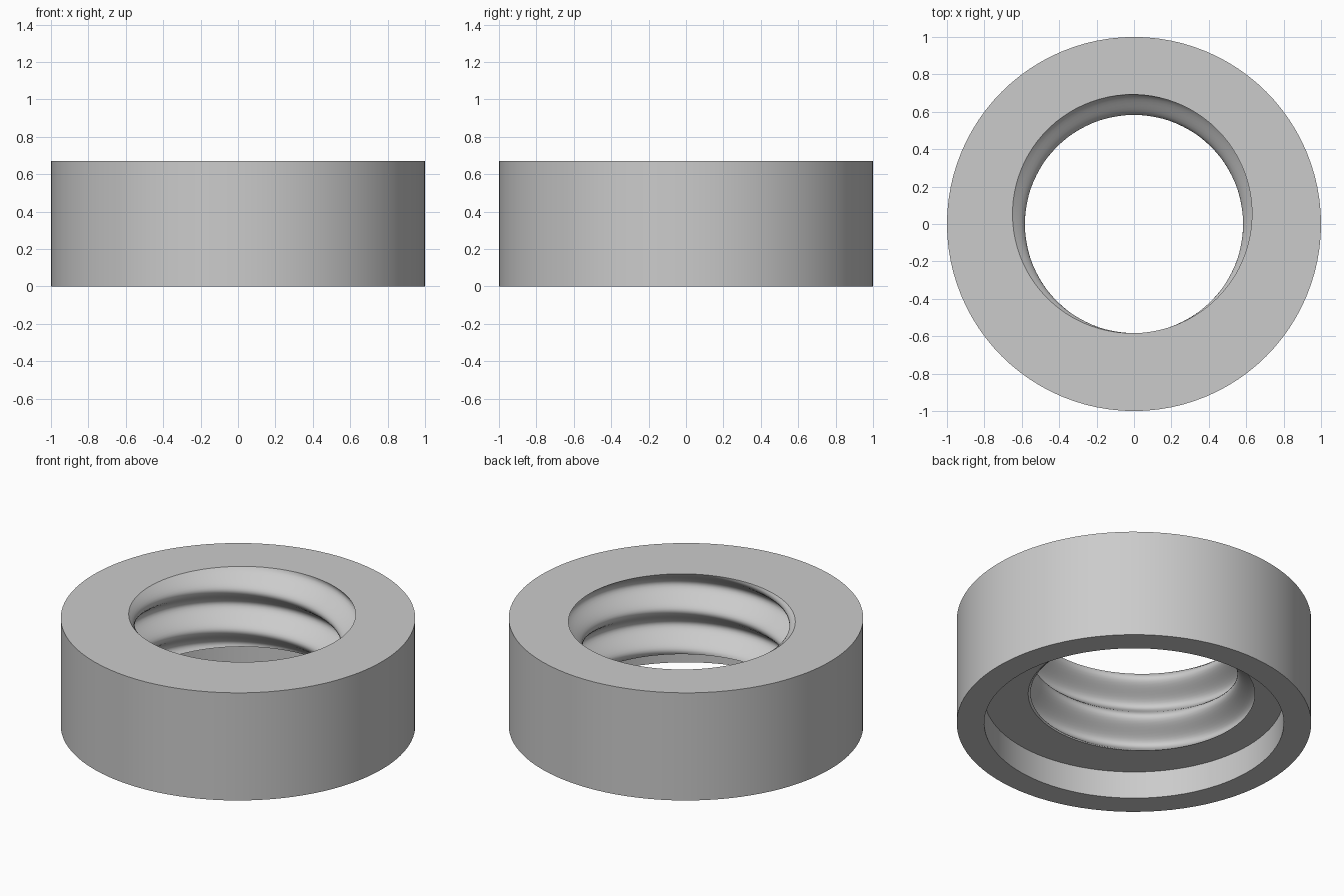
import bpy, bmesh, math

cube = bpy.data.objects.get("Cube")
if cube:
    bpy.data.objects.remove(cube, do_unlink=True)

HEIGHT = 0.67
FLOOR = 0.17          # depth of the recess underneath
PITCH = 0.25
SEGMENTS = 96
THREAD_STEPS = 40

grey = bpy.data.materials.new("grey metal")
grey.use_nodes = True
colour = (0.6, 0.6, 0.6, 1)
grey.diffuse_color = colour
grey.node_tree.nodes["Principled BSDF"].inputs["Base Color"].default_value = colour


def thread_radius(angle, z):
    """Right-handed rounded thread, deepest at the top near the back."""
    phase = angle - math.radians(100) + math.tau * (HEIGHT - z) / PITCH
    return 0.638 + 0.055 * math.cos(phase)


def profile(angle):
    """Closed cross-section of the ring at one angle."""
    points = [(0.845, FLOOR), (0.845, 0), (1, 0), (1, HEIGHT)]
    for i in range(THREAD_STEPS + 1):
        z = HEIGHT - (HEIGHT - FLOOR) * i / THREAD_STEPS
        points.append((thread_radius(angle, z), z))
    return points


# Sweep the changing cross-section around the axis
bm = bmesh.new()
rings = []
for s in range(SEGMENTS):
    a = math.tau * s / SEGMENTS
    rings.append([bm.verts.new((r * math.cos(a), r * math.sin(a), z))
                  for r, z in profile(a)])
for s in range(SEGMENTS):
    here, there = rings[s], rings[(s + 1) % SEGMENTS]
    for i in range(len(here)):
        j = (i + 1) % len(here)
        bm.faces.new((here[i], there[i], there[j], here[j]))
bmesh.ops.recalc_face_normals(bm, faces=bm.faces)

mesh = bpy.data.meshes.new("threaded_ring")
bm.to_mesh(mesh)
bm.free()
mesh.materials.append(grey)
ring = bpy.data.objects.new("threaded_ring", mesh)
bpy.context.collection.objects.link(ring)

# Smooth walls with crisp rims
bpy.ops.object.select_all(action="DESELECT")
ring.select_set(True)
bpy.context.view_layer.objects.active = ring
bpy.ops.object.shade_smooth_by_angle(angle=math.radians(30))
